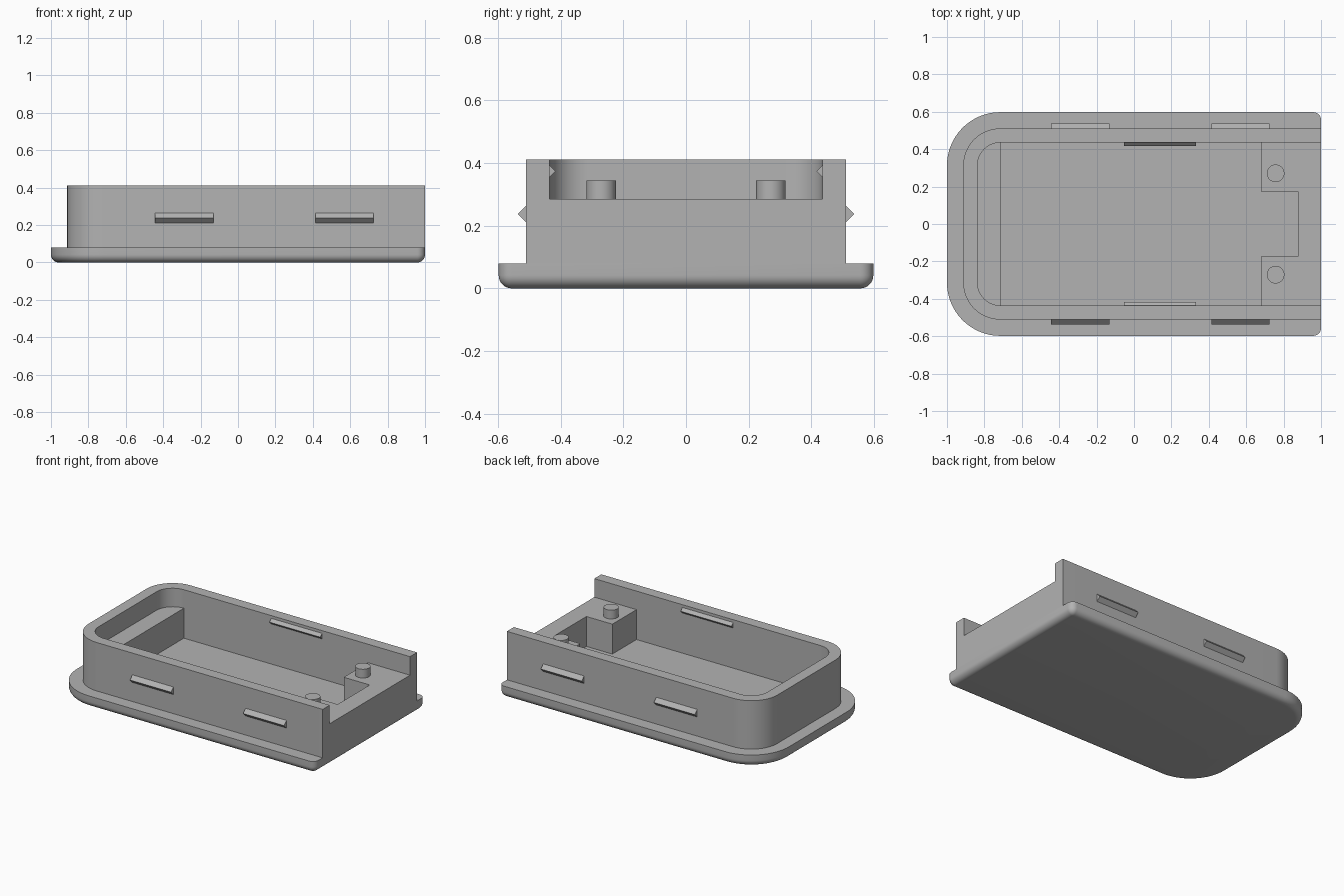
import bpy, bmesh, math

cube = bpy.data.objects.get("Cube")
if cube:
    bpy.data.objects.remove(cube)

# Single grey plastic
grey = bpy.data.materials.new("grey_plastic")
grey.use_nodes = True
COLOUR = (0.45, 0.45, 0.45, 1)
grey.diffuse_color = COLOUR
grey.node_tree.nodes["Principled BSDF"].inputs["Base Color"].default_value = COLOUR

# Key sizes
CORNER_X, CORNER_Y = -0.715, 0.313      # shared centre of the rounded corners
R_FLANGE, R_WALL, R_CAVITY = 0.285, 0.198, 0.122
END = 1.0
FLANGE_TOP, SILL_TOP, RIM_TOP = 0.08, 0.285, 0.412
FILLET = 0.042


def finish(name, bm, smooth=True):
    bmesh.ops.remove_doubles(bm, verts=bm.verts, dist=1e-5)
    bmesh.ops.recalc_face_normals(bm, faces=bm.faces)
    mesh = bpy.data.meshes.new(name)
    bm.to_mesh(mesh)
    bm.free()
    mesh.materials.append(grey)
    obj = bpy.data.objects.new(name, mesh)
    bpy.context.collection.objects.link(obj)
    if smooth:
        bpy.ops.object.select_all(action="DESELECT")
        obj.select_set(True)
        bpy.context.view_layer.objects.active = obj
        bpy.ops.object.shade_smooth_by_angle(angle=math.radians(30))
    return obj


def arc(cx, cy, r, start, stop, steps=16):
    angles = [math.radians(start + (stop - start) * i / steps) for i in range(steps + 1)]
    return [(cx + r * math.cos(a), cy + r * math.sin(a)) for a in angles]


def round_end(r):
    """Rounded left end, running from the back side to the front side."""
    return arc(CORNER_X, CORNER_Y, r, 90, 180) + arc(CORNER_X, -CORNER_Y, r, 180, 270)


def prism(name, points, low, high, place=lambda a, b, t: (a, b, t), smooth=True):
    bm = bmesh.new()
    rings = [[bm.verts.new(place(a, b, t)) for a, b in points] for t in (low, high)]
    n = len(points)
    for i in range(n):
        j = (i + 1) % n
        bm.faces.new((rings[0][i], rings[0][j], rings[1][j], rings[1][i]))
    for ring in rings:
        bm.faces.new(ring)
    return finish(name, bm, smooth)


# Base flange with a rounded lower edge
def flange_outline(inset):
    half = CORNER_Y + R_FLANGE
    r = FILLET - inset
    cx, cy = END - FILLET, half - FILLET
    return round_end(R_FLANGE - inset) + arc(cx, -cy, r, -90, 0, 8) + arc(cx, cy, r, 0, 90, 8)


bm = bmesh.new()
levels = [(FILLET * (1 - math.sin(a)), FILLET * (1 - math.cos(a)))
          for a in (math.pi / 2 * (1 - i / 8) for i in range(9))]
levels = [(inset, z) for z, inset in
          ((FILLET * (1 - math.cos(math.pi / 2 * i / 8)),
            FILLET * (1 - math.sin(math.pi / 2 * i / 8))) for i in range(9))]
levels.append((0, FLANGE_TOP))
rings = [[bm.verts.new((x, y, z)) for x, y in flange_outline(inset)] for inset, z in levels]
for low, high in zip(rings, rings[1:]):
    for i in range(len(low)):
        j = (i + 1) % len(low)
        bm.faces.new((low[i], low[j], high[j], high[i]))
bm.faces.new(rings[0])
bm.faces.new(rings[-1])
finish("base_flange", bm)

# U-shaped wall, open at the right end
outer_y, inner_y = CORNER_Y + R_WALL, CORNER_Y + R_CAVITY
wall = [(END, outer_y)] + round_end(R_WALL) + [(END, -outer_y), (END, -inner_y)]
wall += round_end(R_CAVITY)[::-1] + [(END, inner_y)]
prism("wall", wall, FLANGE_TOP, RIM_TOP)

# Raised shelf inside the rounded end
prism("end_shelf", round_end(R_CAVITY), FLANGE_TOP, SILL_TOP)

# Notched sill across the open end
SILL_X, NOTCH_X, NOTCH_Y = 0.68, 0.877, 0.174
sill = [(END, -inner_y), (END, inner_y), (SILL_X, inner_y), (SILL_X, NOTCH_Y),
        (NOTCH_X, NOTCH_Y), (NOTCH_X, -NOTCH_Y), (SILL_X, -NOTCH_Y), (SILL_X, -inner_y)]
prism("sill", sill, FLANGE_TOP, SILL_TOP, smooth=False)


# Snap ridges: triangular bars along x
def ridge(name, x0, x1, y, z, depth, half):
    profile = [(y, z - half), (y + depth, z), (y, z + half)]
    prism(name, profile, x0, x1, lambda a, b, t: (t, a, b), smooth=False)


for side, label in ((-1, "front"), (1, "back")):
    ridge(label + "_outer_ridge_right", -0.443, -0.132, side * outer_y, 0.237, side * 0.026, 0.026)
    ridge(label + "_outer_ridge_left", 0.415, 0.725, side * outer_y, 0.237, side * 0.026, 0.026)
    ridge(label + "_inner_ridge", -0.053, 0.332, side * inner_y, 0.374, -side * 0.019, 0.019)
    # Locating peg on the sill
    prism(label + "_peg", arc(0.757, side * 0.271, 0.047, 0, 350, 35), SILL_TOP, 0.345)
